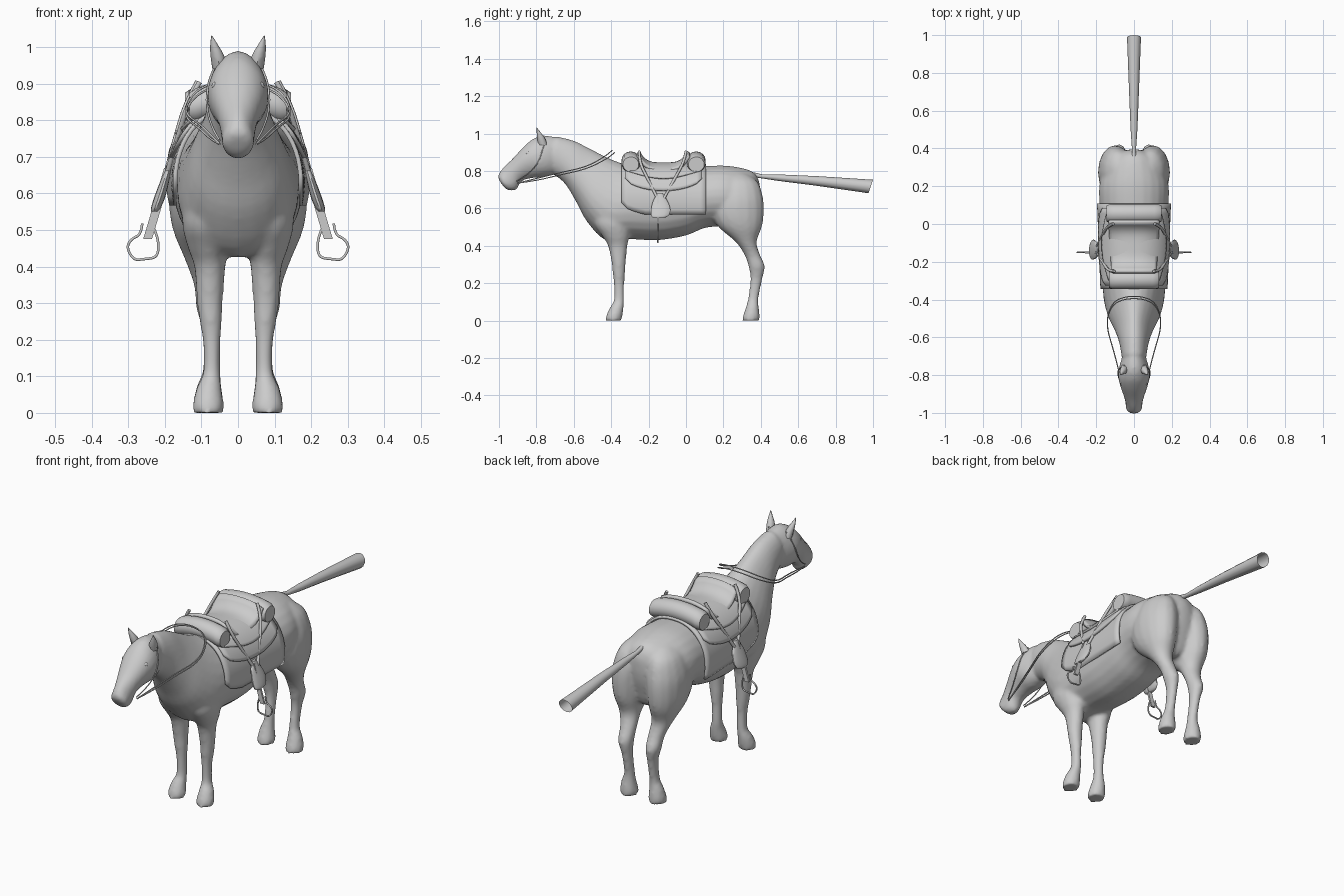
import bpy, bmesh, math

if "Cube" in bpy.data.objects:
    bpy.data.objects.remove(bpy.data.objects["Cube"])


def finish(bm, name, angle=50):
    bmesh.ops.recalc_face_normals(bm, faces=bm.faces)
    me = bpy.data.meshes.new(name)
    bm.to_mesh(me)
    bm.free()
    for p in me.polygons:
        p.use_smooth = True
    me.set_sharp_from_angle(angle=math.radians(angle))
    ob = bpy.data.objects.new(name, me)
    bpy.context.collection.objects.link(ob)
    return ob


def smooth_rows(rows, sub):
    """Catmull-Rom interpolation between rows of numbers."""
    out = []
    n = len(rows)
    for i in range(n - 1):
        p0, p1, p2, p3 = rows[max(i - 1, 0)], rows[i], rows[i + 1], rows[min(i + 2, n - 1)]
        for j in range(sub):
            t = j / sub
            out.append([0.5 * (2 * b + (c - a) * t + (2 * a - 5 * b + 4 * c - d) * t * t
                               + (3 * b - a - 3 * c + d) * t ** 3)
                        for a, b, c, d in zip(p0, p1, p2, p3)])
    return out + [list(rows[-1])]


def skin(bm, rings, closed=True, caps=(True, True)):
    vs = [[bm.verts.new(p) for p in r] for r in rings]
    n = len(vs[0])
    for a, b in zip(vs, vs[1:]):
        for i in range(n if closed else n - 1):
            j = (i + 1) % n
            bm.faces.new((a[i], a[j], b[j], b[i]))
    if closed and caps[0]:
        bm.faces.new(vs[0])
    if closed and caps[1]:
        bm.faces.new(vs[-1])


def trunk_loft(bm, rows, n=24):
    """Rows: top y, top z, bottom y, bottom z, half width, egg factor."""
    rings = []
    for ty, tz, by, bz, w, k in smooth_rows(rows, 4):
        ring = []
        for i in range(n):
            t = 2 * math.pi * i / n
            c = math.cos(t)
            ring.append((w * math.sin(t) * (1 - k * c),
                         (ty + by) / 2 + (ty - by) / 2 * c, (tz + bz) / 2 + (tz - bz) / 2 * c))
        rings.append(ring)
    skin(bm, rings)


def column_loft(bm, rows, side=1, n=16, sub=4):
    """Rows: z, centre y, radius y, centre x, radius x."""
    rings = []
    for z, y, ry, x, rx in smooth_rows(rows, sub):
        rings.append([(side * (x + rx * math.cos(2 * math.pi * i / n)),
                       y + ry * math.sin(2 * math.pi * i / n), z) for i in range(n)])
    skin(bm, rings)


def tube(name, pts, r):
    cu = bpy.data.curves.new(name, 'CURVE')
    cu.dimensions = '3D'
    cu.bevel_depth = r
    cu.bevel_resolution = 1
    cu.resolution_u = 6
    cu.use_fill_caps = True
    s = cu.splines.new('NURBS')
    s.points.add(len(pts) - 1)
    for p, c in zip(s.points, pts):
        p.co = (*c, 1)
    s.order_u = 3
    s.use_endpoint_u = True
    ob = bpy.data.objects.new(name, cu)
    bpy.context.collection.objects.link(ob)
    return ob


# Body: trunk, neck, head and legs fused into one smooth skin
bm = bmesh.new()
trunk_loft(bm, [
    (.395, .73, .395, .66, .02, 0), (.375, .778, .38, .58, .085, 0), (.33, .808, .33, .47, .148, 0),
    (.22, .828, .20, .50, .183, 0), (.10, .826, .10, .495, .183, 0), (-.03, .815, 0, .455, .178, .05),
    (-.15, .815, -.15, .43, .175, .08), (-.27, .82, -.30, .435, .168, .1),
    (-.36, .847, -.43, .43, .158, .18), (-.43, .877, -.53, .53, .132, .25),
    (-.51, .918, -.59, .64, .10, .25), (-.60, .962, -.65, .735, .078, .12),
    (-.69, .985, -.72, .79, .065, 0)])
trunk_loft(bm, [
    (-.67, .975, -.67, .82, .045, 0), (-.76, .99, -.70, .785, .07, 0), (-.82, .97, -.76, .768, .084, 0),
    (-.87, .928, -.82, .762, .075, -.1), (-.93, .863, -.88, .745, .055, -.1),
    (-.98, .815, -.907, .70, .045, 0), (-1.003, .78, -.95, .697, .043, 0),
    (-1.003, .757, -.975, .715, .025, 0)])
HIND = [(.785, .27, .055, .07, .035), (.74, .275, .11, .085, .07), (.66, .275, .137, .095, .09),
        (.58, .275, .142, .10, .09), (.50, .29, .116, .10, .078),
        (.42, .322, .056, .093, .053), (.35, .355, .042, .081, .04), (.29, .378, .044, .079, .036),
        (.22, .376, .032, .073, .025), (.12, .36, .028, .072, .024), (.075, .355, .034, .079, .034),
        (.03, .35, .044, .081, .042), (0, .346, .047, .081, .042)]
FORE = [(.62, -.40, .09, .085, .06), (.52, -.395, .095, .088, .065), (.45, -.375, .072, .082, .055),
        (.40, -.365, .052, .077, .043), (.31, -.36, .038, .077, .036), (.26, -.359, .034, .075, .032),
        (.19, -.358, .028, .072, .024), (.11, -.358, .028, .072, .024), (.07, -.370, .037, .079, .034),
        (.03, -.382, .043, .081, .042), (0, -.388, .044, .081, .042)]
for s in (-1, 1):
    column_loft(bm, HIND, s)
    column_loft(bm, FORE, s)
body = finish(bm, "body")
m = body.modifiers.new("Fuse", 'REMESH')
m.mode = 'VOXEL'
m.voxel_size = .01
m.use_smooth_shade = True
m = body.modifiers.new("Relax", 'SMOOTH')
m.factor, m.iterations = .5, 6

# Tail: flaring open tube
bm = bmesh.new()
skin(bm, [[(rx * math.cos(t * math.pi / 6), y + .012 * y * math.sin(t * math.pi / 6),
            z + rz * math.sin(t * math.pi / 6)) for t in range(12)]
          for y, z, rx, rz in [(.34, .785, .012, .012), (.40, .772, .011, .01), (.50, .764, .018, .017),
                               (.70, .747, .026, .025), (.988, .717, .037, .036)]], caps=(True, False))
finish(bm, "tail")

# Ears
for s in (-1, 1):
    bm = bmesh.new()
    column_loft(bm, [(.94, -.765, .024, .05, .02), (.975, -.775, .021, .056, .019),
                     (1.005, -.787, .011, .065, .011), (1.032, -.798, .001, .072, .001)], s, 8, 2)
    finish(bm, "ear")
    # Eyes, mostly sunk into the head
    bpy.ops.mesh.primitive_uv_sphere_add(segments=12, ring_count=8, radius=.011,
                                         location=(s * .061, -.845, .895))
    bpy.context.object.name = "eye"
    bpy.ops.object.shade_smooth()


# Saddle layers draped over the back
def drape(name, y0, y1, low, off, top, thick=.012, power=.85, ny=14, nt=28):
    bm = bmesh.new()
    rows = []
    for i in range(ny + 1):
        s = i / ny
        y = y0 + (y1 - y0) * s
        f = (y + .345) / .455
        row = []
        for j in range(nt + 1):
            t = math.radians(low(s)) * (2 * j / nt - 1)
            sn = math.sin(t)
            row.append((math.copysign(abs(sn) ** power, sn) * (.166 + .018 * f + off), y,
                        .63 + math.cos(t) * (top - .63)))
        rows.append(row)
    skin(bm, rows, closed=False)
    ob = finish(bm, name)
    m = ob.modifiers.new("Thickness", 'SOLIDIFY')
    m.thickness = thick
    m.offset = 0


drape("blanket", -.345, .108, lambda s: 90 + 18 * min(1, s * 3.5) ** .5, .006, .832)
drape("skirt", -.325, .085, lambda s: 50 + 22 * math.sin(math.pi * min(s, .999)) ** .5, .018, .836)
drape("seat_flap", -.30, .06, lambda s: 38 + 14 * math.sin(math.pi * s), .03, .84)

# Seat: scooped between pommel and cantle
bm = bmesh.new()
rows = []
for i in range(17):
    u = i / 8 - 1
    y = -.12 + .128 * u
    w = .128 + .008 * u
    rows.append([(w * v, y, .846 + .06 * abs(u) ** 4 - (.045 - .02 * abs(u)) * abs(v) ** 2.5)
                 for v in [k / 8 - 1 for k in range(17)]])
skin(bm, rows, closed=False)
ob = finish(bm, "seat")
m = ob.modifiers.new("Thickness", 'SOLIDIFY')
m.thickness = .016

# Rolled packs in front of and behind the seat
for name, y, w in (("front_roll", -.295, .132), ("rear_roll", .055, .145)):
    bm = bmesh.new()
    rings = []
    for k in range(-8, 9):
        u = k / 8
        r = .05 * (.85 if abs(u) == 1 else 1)
        rings.append([(w * u, y + r * math.cos(a * math.pi / 8),
                       .857 - .022 * u * u + r * .95 * math.sin(a * math.pi / 8)) for a in range(16)])
    skin(bm, rings)
    finish(bm, name)

for s in (-1, 1):
    # Hanging straps and the hooded pad
    tube("front_strap", [(s * x, y, z) for x, y, z in
                         ((.105, -.25, .905), (.135, -.25, .85), (.163, -.205, .76), (.195, -.15, .65))], .008)
    tube("rear_strap", [(s * x, y, z) for x, y, z in
                        ((.11, .0, .905), (.14, -.01, .85), (.168, -.06, .76), (.197, -.12, .65))], .008)
    bm = bmesh.new()
    column_loft(bm, [(.68, -.14, .015, .186, .008), (.635, -.137, .042, .20, .012),
                     (.59, -.135, .053, .214, .015), (.56, -.14, .046, .225, .013),
                     (.55, -.145, .03, .229, .008)], s, 14, 3)
    finish(bm, "hooded_pad")
    bm = bmesh.new()
    skin(bm, [[(s * (x + a * w), -.15 + b * .005, z) for a, b in ((-1, -1), (1, -1), (1, 1), (-1, 1))]
              for x, z, w in ((.19, .67, .012), (.222, .56, .012), (.247, .476, .012))])
    finish(bm, "stirrup_leather", 30)
    # Stirrup hoop
    tube("stirrup", [(s * x, -.15, z) for x, z in
                     ((.235, .515), (.222, .49), (.216, .45), (.224, .424), (.255, .421), (.285, .417),
                      (.305, .452), (.292, .476), (.264, .488), (.262, .518))], .004)
    # Bridle cheek strap
    tube("cheek_strap", [(s * x, y, z) for x, y, z in
                         ((.05, -.75, .97), (.08, -.765, .92), (.088, -.79, .84), (.07, -.85, .775),
                          (.05, -.905, .745))], .003)

# Reins: two thin lines looping over the neck
for d in (0, .012):
    half = [(.05, -.90, .735), (.075, -.80, .76 - d), (.105, -.68, .79 - d), (.15, -.53, .822 - d),
            (.12, -.43 + d, .88 - d), (.05, -.395 + d, .91 - d)]
    tube("reins", half + [(-x, y, z) for x, y, z in reversed(half)], .003)
